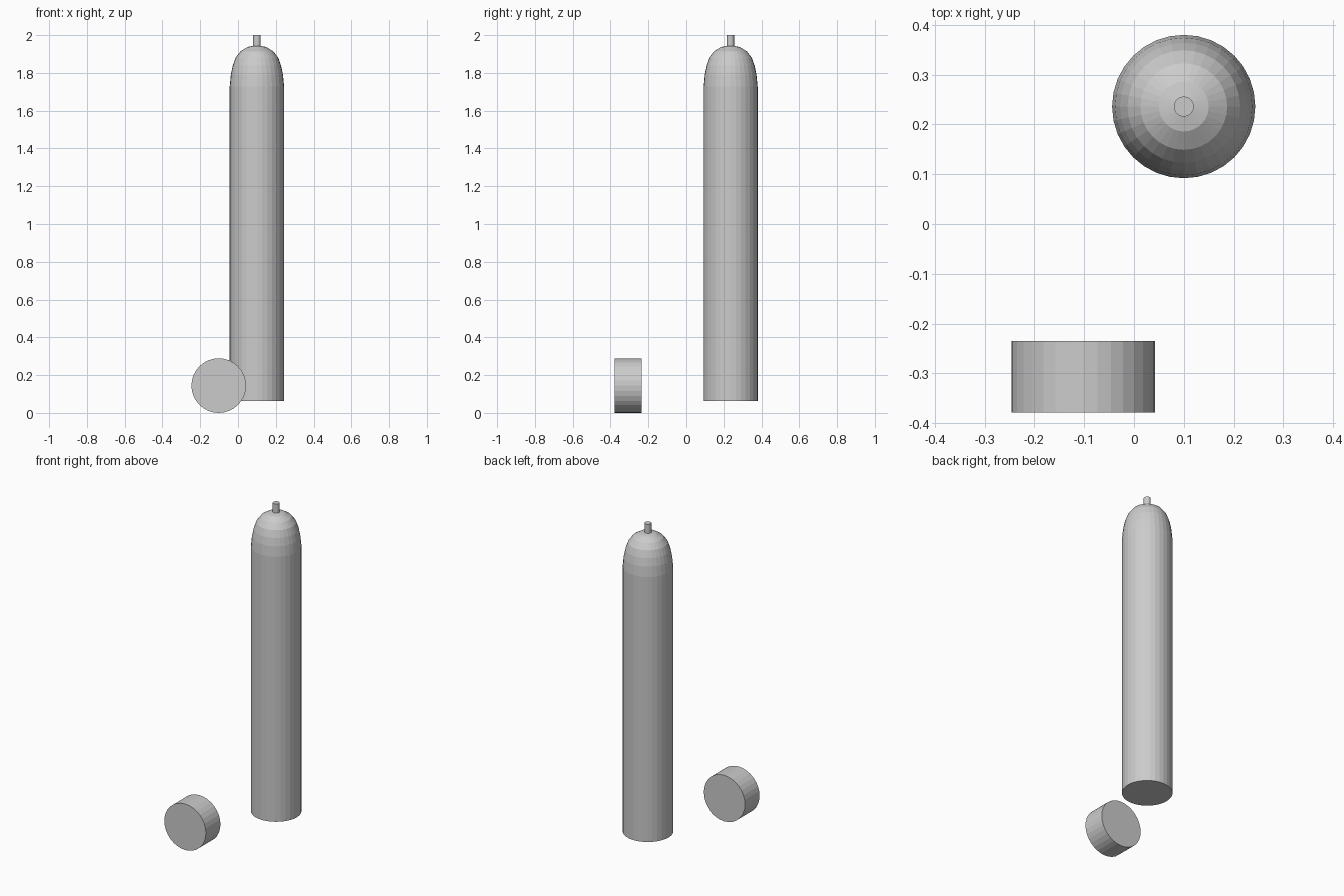
import bpy, bmesh
from math import pi, cos, sin
from mathutils import Matrix

if "Cube" in bpy.data.objects:
    bpy.data.objects.remove(bpy.data.objects["Cube"])

SIDES = 32


def lathe(name, profile, matrix, sides=SIDES):
    """Closed flat-shaded solid of revolution from (radius, height) pairs."""
    bm = bmesh.new()
    rings = [[bm.verts.new((r * cos(2 * pi * i / sides), r * sin(2 * pi * i / sides), z))
              for i in range(sides)] for r, z in profile]
    for a, b in zip(rings, rings[1:]):
        for i in range(sides):
            j = (i + 1) % sides
            bm.faces.new((a[i], a[j], b[j], b[i]))
    bm.faces.new(rings[0][::-1])
    bm.faces.new(rings[-1])
    bm.transform(matrix)
    mesh = bpy.data.meshes.new(name)
    bm.to_mesh(mesh)
    bm.free()
    obj = bpy.data.objects.new(name, mesh)
    bpy.context.collection.objects.link(obj)
    return obj


can_place = Matrix.Translation((0.1, 0.236, 0))

# Tall can body with domed shoulder
lathe("can_body", [(0.144, 0.063), (0.144, 1.727), (0.138, 1.79), (0.128, 1.838),
                   (0.113, 1.88), (0.087, 1.914), (0.05, 1.937), (0.015, 1.944)], can_place)

# Spray stem on top
lathe("spray_stem", [(0.02, 1.93), (0.02, 2.0)], can_place)

# Loose cap lying on its side, axis along y
lathe("cap", [(0.1445, -0.072), (0.1445, 0.072)],
      Matrix.Translation((-0.102, -0.307, 0.1445)) @ Matrix.Rotation(pi / 2, 4, 'X'))
